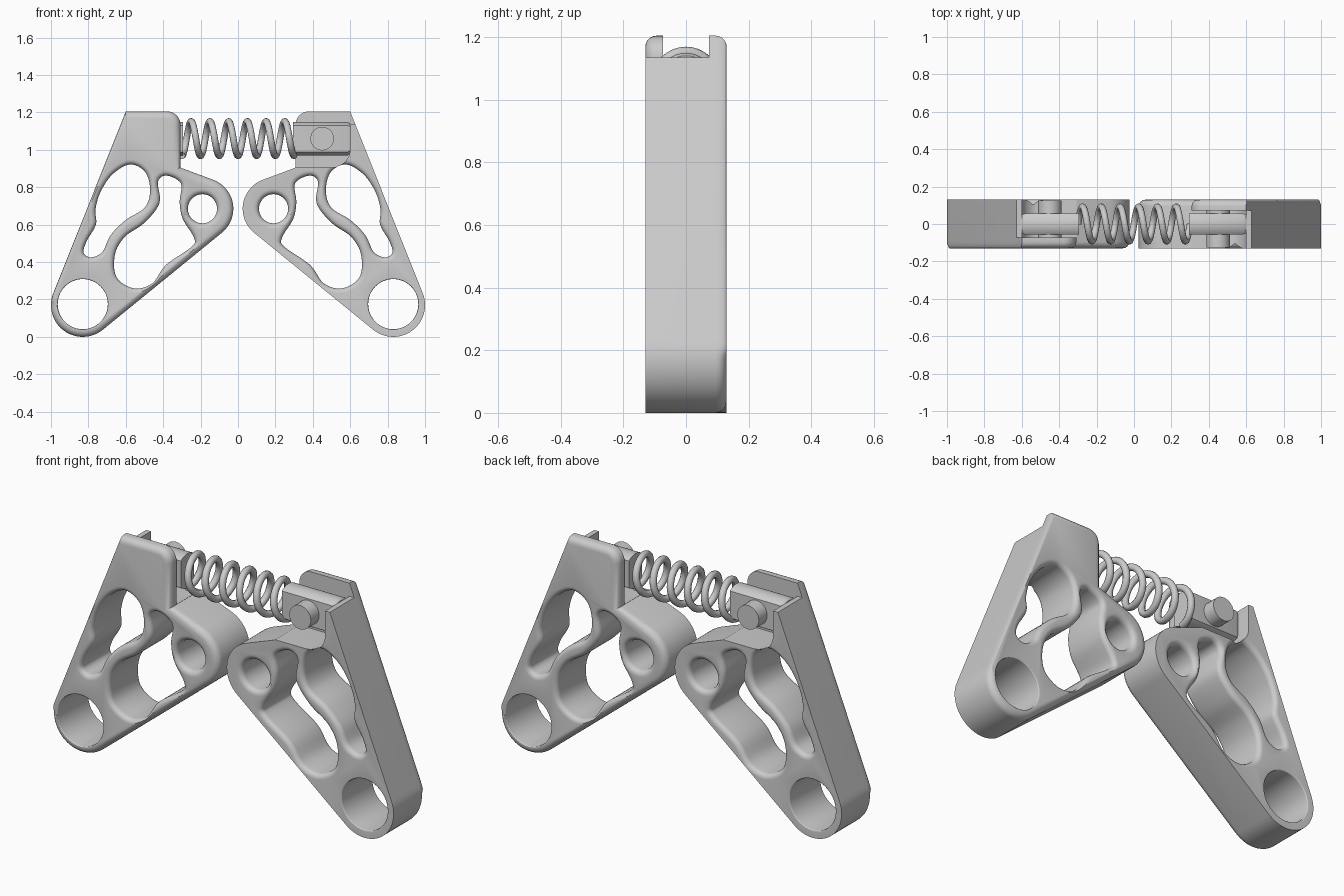
import bpy, bmesh
from math import sin, cos, pi, radians, sqrt
from mathutils import Vector

cube = bpy.data.objects.get("Cube")
if cube:
    bpy.data.objects.remove(cube)

HALF = 0.13      # half the arm thickness
AXIS_Z = 1.06    # height of the spring axis

grey = bpy.data.materials.new("plain_grey")
grey.use_nodes = True
grey.diffuse_color = (0.6, 0.6, 0.6, 1)
bsdf = grey.node_tree.nodes["Principled BSDF"]
bsdf.inputs["Base Color"].default_value = grey.diffuse_color
bsdf.inputs["Roughness"].default_value = 0.6


def add_object(name, data):
    ob = bpy.data.objects.new(name, data)
    bpy.context.collection.objects.link(ob)
    return ob


def loft(name, rings):
    """Skin a row of equal-length closed loops and cap both ends."""
    bm = bmesh.new()
    loops = [[bm.verts.new(p) for p in ring] for ring in rings]
    n = len(loops[0])
    for a, b in zip(loops, loops[1:]):
        for i in range(n):
            j = (i + 1) % n
            bm.faces.new((a[i], a[j], b[j], b[i]))
    bm.faces.new(loops[0])
    bm.faces.new(loops[-1])
    bmesh.ops.recalc_face_normals(bm, faces=bm.faces)
    mesh = bpy.data.meshes.new(name)
    bm.to_mesh(mesh)
    bm.free()
    mesh.materials.append(grey)
    return add_object(name, mesh)


def arc(cx, cz, r, a0, a1, n):
    return [Vector((cx + r * cos(radians(a0 + (a1 - a0) * i / n)),
                    cz + r * sin(radians(a0 + (a1 - a0) * i / n)))) for i in range(n + 1)]


def smooth_loop(points, steps=6):
    """Closed Catmull-Rom curve through the points."""
    pts = [Vector(p) for p in points]
    n, out = len(pts), []
    for i in range(n):
        a, b, c, d = (pts[(i + k) % n] for k in (-1, 0, 1, 2))
        for s in range(steps):
            t = s / steps
            out.append(0.5 * (2 * b + (c - a) * t + (2 * a - 5 * b + 4 * c - d) * t * t
                              + (3 * b - a - 3 * c + d) * t ** 3))
    return out


def offset(loop, dist, weight=lambda normal: 1.0):
    """Move a counter-clockwise loop outward, each edge by its own weight."""
    n = len(loop)
    normals = []
    for i in range(n):
        e = (loop[(i + 1) % n] - loop[i]).normalized()
        normals.append(Vector((e.y, -e.x)))
    out = []
    for i, p in enumerate(loop):
        n1, n2 = normals[i - 1], normals[i]
        w1, w2 = weight(n1), weight(n2)
        det = n1.x * n2.y - n1.y * n2.x
        if abs(det) > 0.35:
            d = Vector((w1 * n2.y - w2 * n1.y, w2 * n1.x - w1 * n2.x)) / det
        else:
            d = (n1 + n2) * (w1 + w2) / 2 / (1 + n1.dot(n2))
        out.append(p + d * dist)
    return out


def at_y(loop, y):
    return [(p.x, y, p.y) for p in loop]


def fillet(r, steps=5):
    """Pairs of depth from the face and sideways shift for a rounded edge."""
    for i in range(steps + 1):
        t = r * (1 - cos(pi / 2 * i / steps))
        yield t, r - sqrt(max(0, r * r - (r - t) ** 2))


# Arm outline: straight outer side, big eye, lobe, spring cheek
outline = ([Vector((-0.6, 1.205))]
           + arc(-0.83, 0.17, 0.17, 158, 308.5, 28)
           + arc(-0.19, 0.685, 0.165, -51.5, 69.8, 22)
           + [Vector((-0.308, 0.905))]
           + arc(-0.378, 1.135, 0.07, 0, 90, 8))
outer_side = Vector((cos(radians(158)), sin(radians(158))))
edge_weight = lambda nrm: 0.3 if nrm.dot(outer_side) > 0.97 else 1.0
rings = [at_y(offset(outline, -s, edge_weight), -HALF + t) for t, s in fillet(0.035)]
arm = loft("left_arm_blank", rings + [at_y(outline, HALF)])


def hole_cutter(loop, r):
    """Through cutter flared at both faces, leaving rounded rims."""
    front = [(-HALF - 0.02, r)] + [(-HALF + t, s) for t, s in fillet(r)]
    stations = front + [(-y, s) for y, s in reversed(front)]
    return loft("hole_cutter", [at_y(offset(loop, s), y) for y, s in stations])


# Curved openings, listed counter-clockwise
upper_slot = smooth_loop([(-0.577, 0.922), (-0.67, 0.87), (-0.735, 0.775), (-0.762, 0.68),
                          (-0.76, 0.6), (-0.81, 0.51), (-0.825, 0.45), (-0.785, 0.425),
                          (-0.725, 0.455), (-0.68, 0.545), (-0.6, 0.625), (-0.5, 0.69),
                          (-0.47, 0.78), (-0.495, 0.88)])
lower_slot = smooth_loop([(-0.38, 0.862), (-0.428, 0.83), (-0.42, 0.715), (-0.5, 0.61),
                          (-0.605, 0.535), (-0.658, 0.44), (-0.65, 0.32), (-0.56, 0.26),
                          (-0.46, 0.285), (-0.385, 0.385), (-0.25, 0.48), (-0.235, 0.53),
                          (-0.295, 0.63), (-0.312, 0.72), (-0.305, 0.82)])
cutters = [hole_cutter(upper_slot, 0.026),
           hole_cutter(lower_slot, 0.026),
           hole_cutter(arc(-0.19, 0.685, 0.078, 0, 350, 35), 0.028),
           hole_cutter(arc(-0.83, 0.175, 0.134, 0, 352.5, 47), 0.005)]

# Pocket that leaves one cheek plate and a thin outer wall
pocket = (arc(-0.5, 1.006, 0.1, 180, 270, 10)
          + [Vector(p) for p in ((0, 0.906), (0, 1.3), (-0.8, 1.3), (-0.8, 1.136), (-0.6, 1.136))])
cutters.append(loft("pocket_cutter", [at_y(pocket, -0.073), at_y(pocket, 0.2)]))

for cutter in cutters:
    cutter.hide_render = True
    mod = arm.modifiers.new("cut", 'BOOLEAN')
    mod.operation = 'DIFFERENCE'
    mod.solver = 'EXACT'
    mod.object = cutter
depsgraph = bpy.context.evaluated_depsgraph_get()
arm_mesh = bpy.data.meshes.new_from_object(arm.evaluated_get(depsgraph))
for ob in cutters + [arm]:
    bpy.data.objects.remove(ob)

# Spring end block: round bar with two flats; pin: round bar across it
R, FLAT = 0.09, 0.055
block_section = arc(0, 0, R, 52.3, 127.7, 12) + arc(0, 0, R, 232.3, 307.7, 12)
block_mesh = None
parts = []
block = loft("right_block", [[(x, p.x * k, AXIS_Z + p.y * k) for p in block_section]
                             for x, k in ((-0.6, 0.9), (-0.585, 1), (-0.295, 1))])
pin_loop = arc(-0.45, AXIS_Z, 0.063, 0, 348.75, 31)
pin = loft("right_pin", [at_y(pin_loop, -0.075), at_y(pin_loop, 0.125)])
parts += [block, pin, add_object("right_arm", arm_mesh)]

# The other side is the same set turned half a circle
for ob in list(parts):
    twin = add_object(ob.name.replace("right", "left"), ob.data)
    twin.rotation_euler.z = pi

# Coil spring
PITCH, COIL, LENGTH = 0.1, 0.092, 0.6
curve = bpy.data.curves.new("coil_spring", 'CURVE')
curve.dimensions = '3D'
curve.bevel_depth = 0.018
curve.bevel_resolution = 3
curve.use_fill_caps = True
count = 6 * 32
spline = curve.splines.new('POLY')
spline.points.add(count)
for i, pt in enumerate(spline.points):
    x = LENGTH * (i / count - 0.5)
    a = 2 * pi * x / PITCH
    pt.co = (x, COIL * sin(a), AXIS_Z - COIL * cos(a), 1)
curve.materials.append(grey)
add_object("coil_spring", curve)

# Smooth shading with crisp corners
bpy.ops.object.select_all(action='DESELECT')
for ob in parts:
    ob.select_set(True)
bpy.context.view_layer.objects.active = parts[0]
bpy.ops.object.shade_smooth_by_angle(angle=radians(35))
